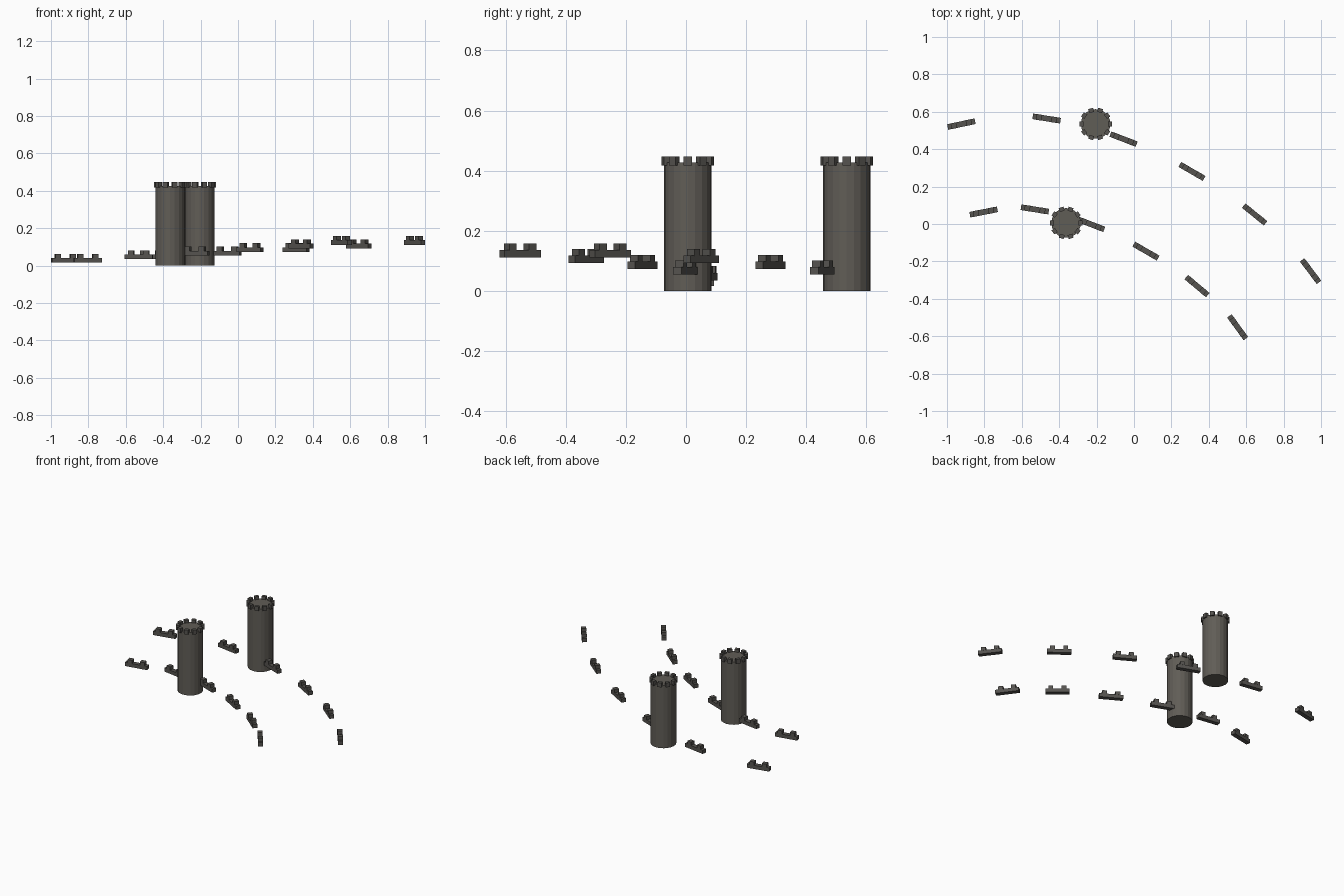
import bpy, bmesh, math
from mathutils import Matrix, Vector

if "Cube" in bpy.data.objects:
    bpy.data.objects.remove(bpy.data.objects["Cube"])


def material(name, rgb):
    m = bpy.data.materials.new(name)
    m.diffuse_color = (*rgb, 1.0)
    m.use_nodes = True
    m.node_tree.nodes["Principled BSDF"].inputs["Base Color"].default_value = m.diffuse_color
    return m


STONE = material("tower stone", (0.118, 0.109, 0.094))
DARK = material("dark wall stone", (0.092, 0.087, 0.079))


def add_box(bm, matrix, centre, size):
    local = Matrix.Translation(centre) @ Matrix.Diagonal((*size, 1))
    bmesh.ops.create_cube(bm, size=1, matrix=matrix @ local)


def finish(bm, name, mat):
    mesh = bpy.data.meshes.new(name)
    bm.to_mesh(mesh)
    bm.free()
    mesh.materials.append(mat)
    ob = bpy.data.objects.new(name, mesh)
    bpy.context.collection.objects.link(ob)
    return ob


# Round towers with a ring of ten merlons
def tower(name, x, y, radius=0.079, height=0.427):
    bm = bmesh.new()
    bmesh.ops.create_cone(bm, cap_ends=True, segments=20, radius1=radius, radius2=radius,
                          depth=height, matrix=Matrix.Translation((x, y, height / 2)))
    finish(bm, name, STONE)
    bm = bmesh.new()
    for i in range(10):
        m = Matrix.Translation((x, y, 0.432)) @ Matrix.Rotation(math.tau * i / 10, 4, 'Z')
        add_box(bm, m, (0.076, 0, 0), (0.022, 0.027, 0.03))
    finish(bm, name + "_merlons", DARK)


# Short wall piece with two merlons on top
def wall(name, x, y, base, degrees):
    bm = bmesh.new()
    m = Matrix.Translation((x, y, base)) @ Matrix.Rotation(math.radians(degrees), 4, 'Z')
    add_box(bm, m, (0, 0, 0.0125), (0.15, 0.03, 0.025))
    for side in (-1, 1):
        add_box(bm, m, (side * 0.041, 0, 0.0355), (0.03, 0.031, 0.023))
    finish(bm, name, DARK)


tower("front_tower", -0.363, 0.006)
tower("back_tower", -0.205, 0.535)

# Two curved rows of walls, each piece a step higher: x, y, angle
rows = {
    "back_wall": [(-0.923, 0.534, 12), (-0.467, 0.564, -9), (-0.056, 0.454, -21),
                  (0.31, 0.281, -30), (0.645, 0.051, -39), (0.944, -0.252, -53)],
    "front_wall": [(-0.804, 0.064, 11), (-0.53, 0.078, -9), (-0.229, -0.002, -21),
                   (0.064, -0.145, -30), (0.337, -0.332, -40), (0.554, -0.552, -54)],
}
for row, pieces in rows.items():
    for i, (x, y, angle) in enumerate(pieces):
        wall(f"{row}_{i + 1}", x, y, 0.016 + 0.019 * i, angle)
